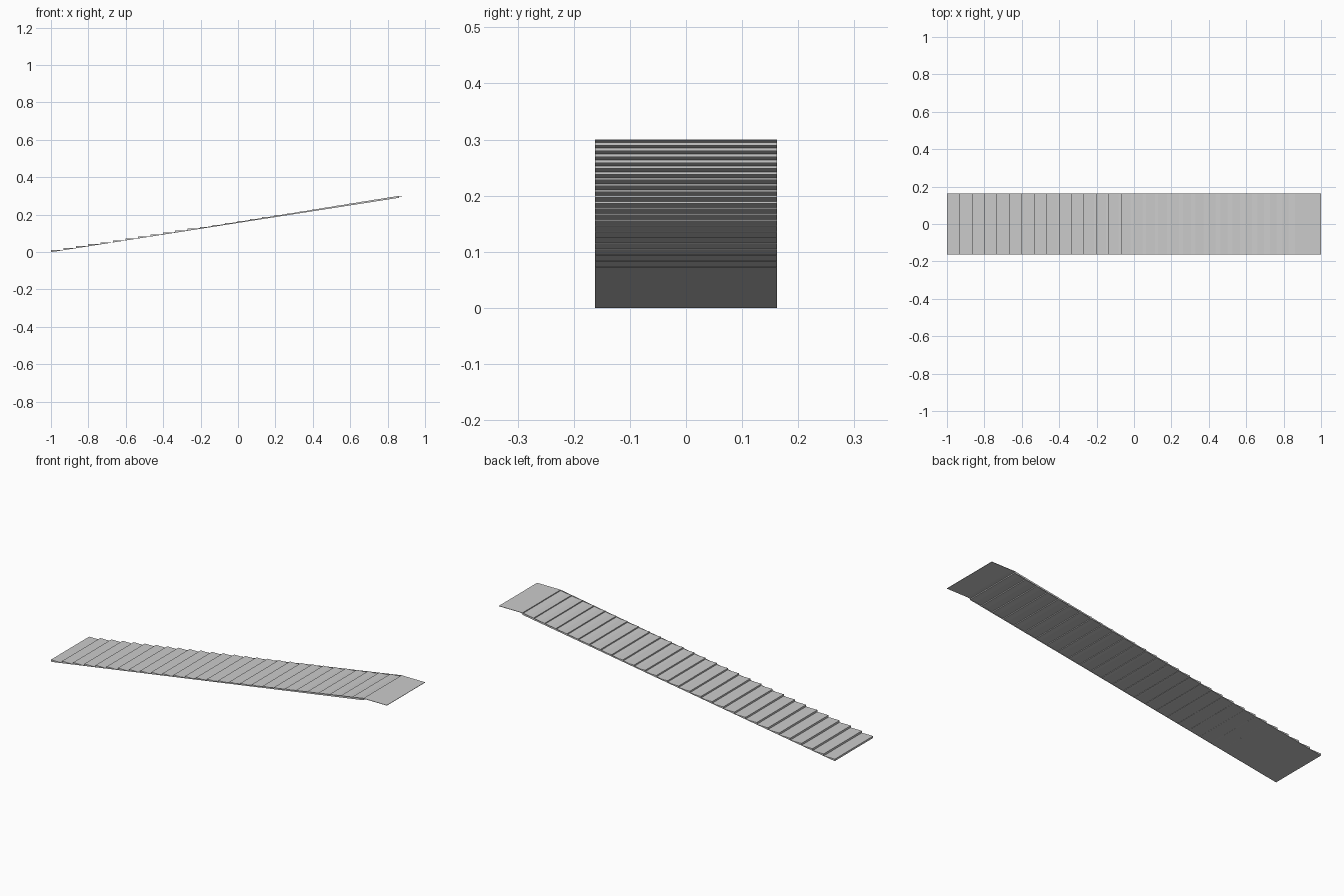
import bpy, bmesh

if "Cube" in bpy.data.objects:
    bpy.data.objects.remove(bpy.data.objects["Cube"])

STEPS = 28          # treads below the landing
HALF_WIDTH = 0.1625
TOP = 0.3
LANDING_X = 0.86
run = (LANDING_X + 1) / STEPS
rise = TOP / (STEPS + 1)

# Side profile: stepped top, flat landing, smooth sloping underside
profile = [(-1, 0)]
for i in range(STEPS):
    x, z = -1 + i * run, (i + 1) * rise
    profile += [(x, z), (x + run, z)]
profile += [(LANDING_X, TOP), (1, TOP), (1, TOP - 0.002),
            (LANDING_X + 0.018, TOP - 0.002), (-0.993, 0)]

# Extrude the profile across the width
bm = bmesh.new()
face = bm.faces.new([bm.verts.new((x, -HALF_WIDTH, z)) for x, z in profile])
ext = bmesh.ops.extrude_face_region(bm, geom=[face])
moved = [g for g in ext["geom"] if isinstance(g, bmesh.types.BMVert)]
bmesh.ops.translate(bm, verts=moved, vec=(0, 2 * HALF_WIDTH, 0))
bmesh.ops.recalc_face_normals(bm, faces=bm.faces)
mesh = bpy.data.meshes.new("stepped_ramp")
bm.to_mesh(mesh)
bm.free()
bpy.context.collection.objects.link(bpy.data.objects.new("stepped_ramp", mesh))
